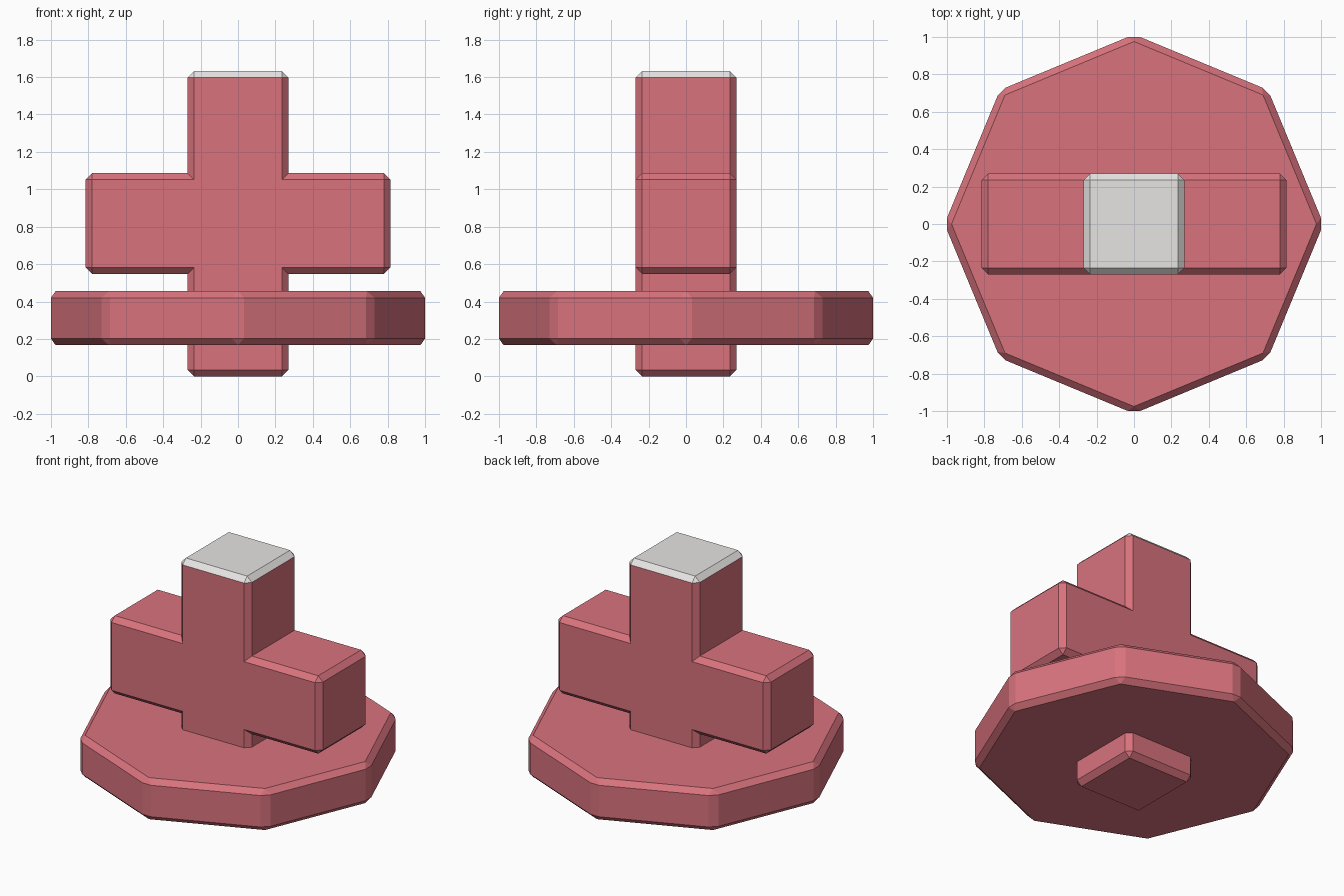
import bpy, bmesh
from math import cos, sin, pi
from mathutils import Vector

if "Cube" in bpy.data.objects:
    bpy.data.objects.remove(bpy.data.objects["Cube"])

CHAMFER = 0.035


def material(name, rgb):
    m = bpy.data.materials.new(name)
    m.diffuse_color = (*rgb, 1)
    m.use_nodes = True
    m.node_tree.nodes["Principled BSDF"].inputs["Base Color"].default_value = m.diffuse_color
    return m


def chamfered_prism(name, profile, depth, mats):
    """Extrude a closed 3D profile along depth and chamfer its convex edges."""
    bm = bmesh.new()
    face = bm.faces.new([bm.verts.new(p) for p in profile])
    ext = bmesh.ops.extrude_face_region(bm, geom=[face], use_keep_orig=True)
    moved = [g for g in ext["geom"] if isinstance(g, bmesh.types.BMVert)]
    bmesh.ops.translate(bm, verts=moved, vec=Vector(depth))
    bmesh.ops.recalc_face_normals(bm, faces=bm.faces)
    edges = [e for e in bm.edges if e.is_convex]
    bmesh.ops.bevel(bm, geom=edges, offset=CHAMFER, offset_type='OFFSET',
                    segments=1, affect='EDGES', clamp_overlap=True)
    bmesh.ops.recalc_face_normals(bm, faces=bm.faces)
    mesh = bpy.data.meshes.new(name)
    bm.to_mesh(mesh)
    bm.free()
    for m in mats:
        mesh.materials.append(m)
    obj = bpy.data.objects.new(name, mesh)
    bpy.context.collection.objects.link(obj)
    return obj


red = material("red", (0.69, 0.17, 0.205))
pale = material("pale_grey", (0.8, 0.78, 0.77))

# Cross: upright post with a crossbar, one solid block
w, arm, low, high, top = 0.27, 0.815, 0.547, 1.087, 1.632
half = [(w, 0), (w, low), (arm, low), (arm, high), (w, high), (w, top)]
outline = half + [(-x, z) for x, z in reversed(half)]
cross = chamfered_prism("cross_post", [(x, -w, z) for x, z in outline],
                        (0, 2 * w, 0), [red, pale])

# Pale cap on the post: top face and its chamfers
for p in cross.data.polygons:
    if p.center.z > top - CHAMFER + 0.002:
        p.material_index = 1

# Octagonal disc around the foot of the post
radius = 1 + CHAMFER * sin(pi / 8)
ring = [(radius * cos(i * pi / 4), radius * sin(i * pi / 4), 0.167) for i in range(8)]
chamfered_prism("octagon_disc", ring, (0, 0, 0.288), [red])
